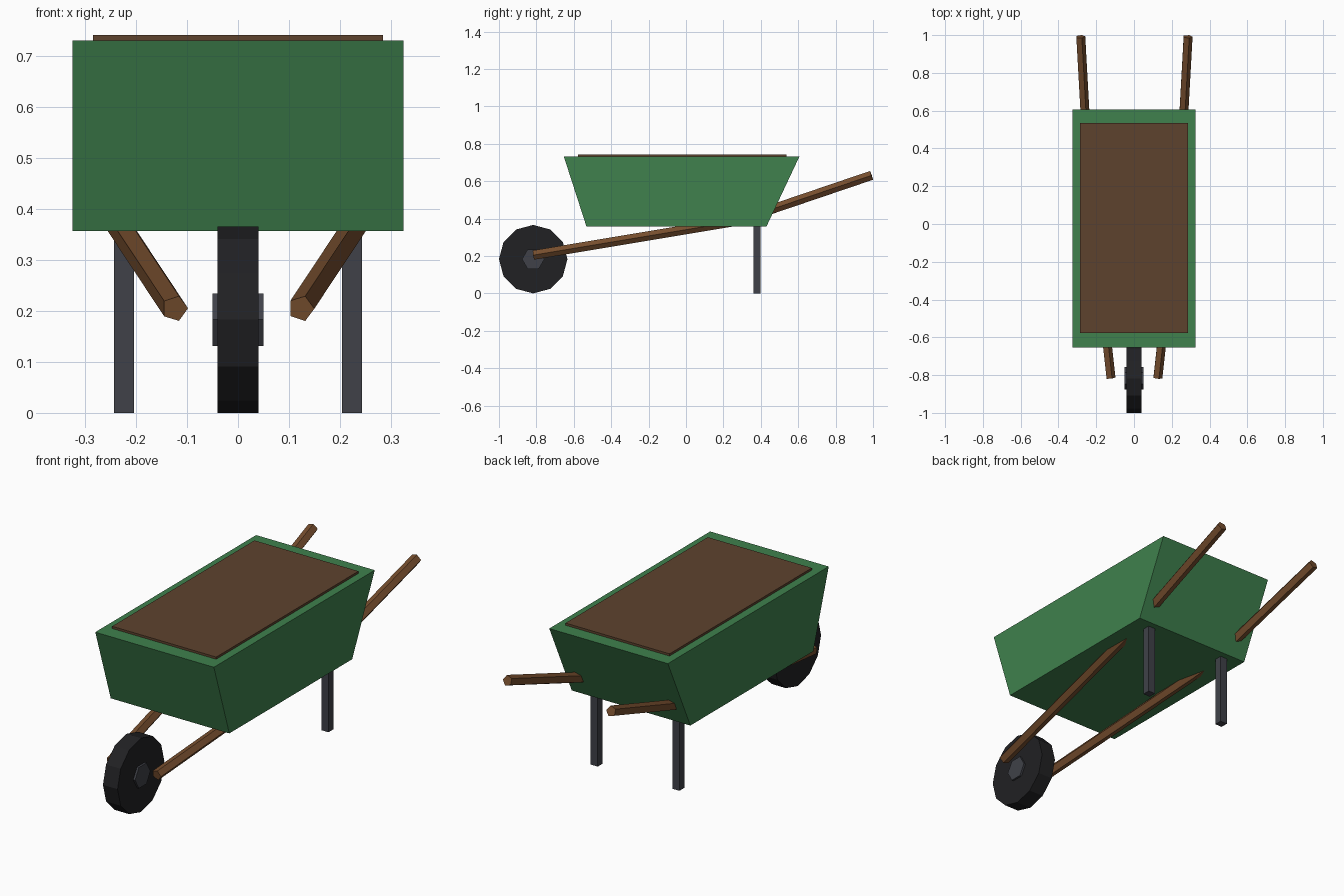
import bpy, bmesh
from math import cos, sin, tau
from mathutils import Vector

if "Cube" in bpy.data.objects:
    bpy.data.objects.remove(bpy.data.objects["Cube"])


def material(name, r, g, b):
    m = bpy.data.materials.new(name)
    m.diffuse_color = (r, g, b, 1)
    m.use_nodes = True
    m.node_tree.nodes["Principled BSDF"].inputs["Base Color"].default_value = m.diffuse_color
    return m


GREEN = material("green_paint", 0.05, 0.22, 0.075, )
SOIL = material("soil_brown", 0.11, 0.055, 0.027)
WOOD = material("wood", 0.18, 0.075, 0.027)
RUBBER = material("rubber", 0.015, 0.015, 0.017)
METAL = material("dark_metal", 0.05, 0.053, 0.065)


def loft(name, rings, mat):
    """Join matching rings of points into a capped flat-faced solid."""
    bm = bmesh.new()
    loops = [[bm.verts.new(p) for p in ring] for ring in rings]
    n = len(loops[0])
    for a, b in zip(loops, loops[1:]):
        for i in range(n):
            j = (i + 1) % n
            bm.faces.new((a[i], a[j], b[j], b[i]))
    bm.faces.new(loops[0])
    bm.faces.new(loops[-1])
    bmesh.ops.recalc_face_normals(bm, faces=bm.faces)
    me = bpy.data.meshes.new(name)
    bm.to_mesh(me)
    bm.free()
    me.materials.append(mat)
    ob = bpy.data.objects.new(name, me)
    bpy.context.collection.objects.link(ob)
    return ob


def extrude_x(name, profile, half_width, mat):
    """Extrude a (y, z) profile symmetrically along x."""
    return loft(name, [[(x, y, z) for y, z in profile]
                       for x in (-half_width, half_width)], mat)


def box(name, x0, x1, y0, y1, z0, z1, mat):
    base = [(x0, y0), (x1, y0), (x1, y1), (x0, y1)]
    return loft(name, [[(x, y, z) for x, y in base] for z in (z0, z1)], mat)


def disc(y, z, r, sides):
    return [(y + r * cos(tau * i / sides), z + r * sin(tau * i / sides))
            for i in range(sides)]


def bar(name, points, r, sides, mat):
    """Sweep a regular polygon along a bent path, mitred at the bends."""
    pts = [Vector(p) for p in points]
    rings = []
    for i, p in enumerate(pts):
        t = (pts[min(i + 1, len(pts) - 1)] - pts[max(i - 1, 0)]).normalized()
        up = t.cross(Vector((-1, 0, 0))).normalized()
        side = up.cross(t).normalized()
        if side.x < 0:
            side = -side
        if up.z < 0:
            up = -up
        rings.append([p + r * (side * cos(tau * k / sides) + up * sin(tau * k / sides))
                      for k in range(sides)])
    return loft(name, rings, mat)


# Tray with sloping ends, and the soil slab on top
extrude_x("tray", [(-0.532, 0.357), (0.43, 0.357), (0.606, 0.731), (-0.653, 0.731)],
          0.325, GREEN)
box("soil", -0.285, 0.285, -0.578, 0.536, 0.70, 0.742, SOIL)

# Wheel and hub
extrude_x("wheel", disc(-0.817, 0.183, 0.183, 12), 0.04, RUBBER)
extrude_x("wheel_hub", disc(-0.817, 0.183, 0.06, 6), 0.05, METAL)

# Legs and bent handles on both sides
for s, label in ((-1, "left"), (1, "right")):
    x = 0.224 * s
    box("leg_" + label, x - 0.0195, x + 0.0195, 0.36, 0.399, 0, 0.37, METAL)
    bar("handle_" + label,
        [(0.124 * s, -0.815, 0.205), (0.244 * s, 0.27, 0.386), (0.284 * s, 0.992, 0.631)],
        0.026, 5, WOOD)
